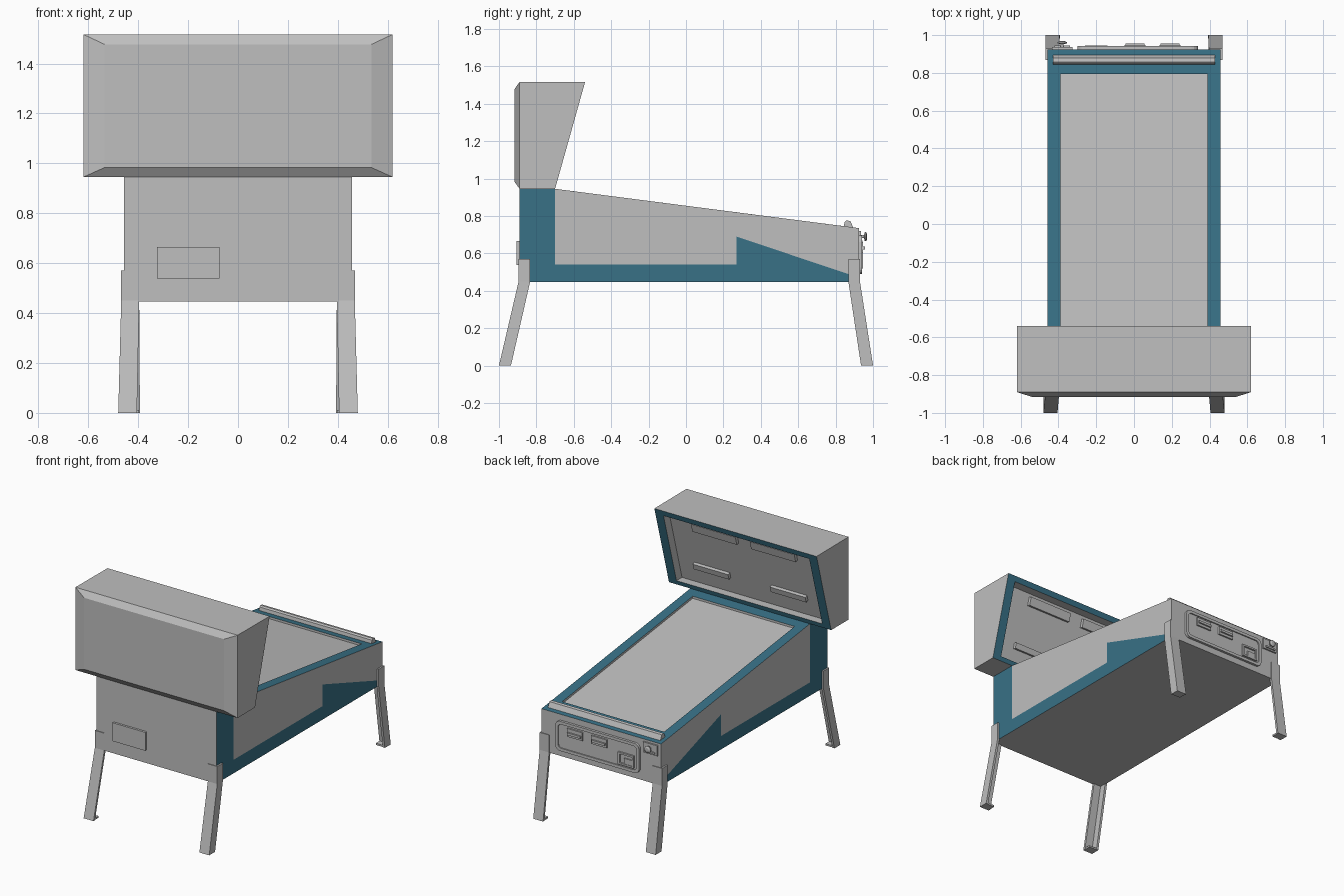
import bpy, bmesh, math
from mathutils import Vector

if "Cube" in bpy.data.objects:
    bpy.data.objects.remove(bpy.data.objects["Cube"])


def material(name, rgb):
    m = bpy.data.materials.new(name)
    m.diffuse_color = (*rgb, 1)
    m.use_nodes = True
    m.node_tree.nodes["Principled BSDF"].inputs["Base Color"].default_value = m.diffuse_color
    return m


MATS = [material("light grey", (0.52, 0.52, 0.52)),
        material("teal", (0.04, 0.165, 0.24))]
GREY, TEAL = 0, 1


def finish(name, bm):
    bmesh.ops.remove_doubles(bm, verts=bm.verts, dist=1e-5)
    bmesh.ops.recalc_face_normals(bm, faces=bm.faces)
    me = bpy.data.meshes.new(name)
    bm.to_mesh(me)
    bm.free()
    for m in MATS:
        me.materials.append(m)
    ob = bpy.data.objects.new(name, me)
    bpy.context.collection.objects.link(ob)
    return ob


def face(bm, pts, mat=GREY):
    f = bm.faces.new([bm.verts.new(p) for p in pts])
    f.material_index = mat


def skin(bm, loops, mats=None):
    """Join consecutive point loops with quads, one material per band."""
    for k, (a, b) in enumerate(zip(loops, loops[1:])):
        n = len(a)
        for i in range(n):
            j = (i + 1) % n
            face(bm, [a[i], a[j], b[j], b[i]], mats[k] if mats else GREY)


def loft(name, loops, mats=None, cap_mat=GREY):
    bm = bmesh.new()
    skin(bm, loops, mats)
    face(bm, loops[0], cap_mat)
    face(bm, loops[-1], cap_mat)
    return finish(name, bm)


def box(name, x, y, z, tilt=0.0):
    """Box from ranges, tilted about x round its centre."""
    c = Vector([(r[0] + r[1]) / 2 for r in (x, y, z)])
    ring = [(0, 0), (1, 0), (1, 1), (0, 1)]
    loops = [[(x[i] - c.x, y[j] - c.y, z[k] - c.z) for i, j in ring] for k in (0, 1)]
    ob = loft(name, loops)
    ob.location = c
    ob.rotation_euler.x = tilt
    return ob


def rounded(x, z, y, r, seg=4):
    """Rounded rectangle loop in the xz plane."""
    pts = []
    for cx, cz, a0 in ((x[1] - r, z[1] - r, 0), (x[0] + r, z[1] - r, 90),
                       (x[0] + r, z[0] + r, 180), (x[1] - r, z[0] + r, 270)):
        for s in range(seg + 1):
            a = math.radians(a0 + 90 * s / seg)
            pts.append((cx + r * math.cos(a), y, cz + r * math.sin(a)))
    return pts


# Cabinet: coloured side panels, rim and recessed glass
W = 0.457
P = [(-.89, .447), (.925, .447), (.925, .47), (.925, .735), (-.70, .945),
     (-.89, .945), (-.70, .54), (.27, .54), (.27, .69)]


def slope(y):
    return .945 - .1292 * (y + .70)


bm = bmesh.new()
for s in (-W, W):
    for ids, mat in (([0, 1, 2, 8, 7, 6, 4, 5], TEAL), ([2, 3, 4, 6, 7, 8], GREY)):
        face(bm, [(s, *P[i]) for i in ids], mat)
for a, b, mat in ((0, 1, GREY), (1, 2, GREY), (2, 3, GREY), (4, 5, TEAL), (5, 0, GREY)):
    face(bm, [(-W, *P[a]), (W, *P[a]), (W, *P[b]), (-W, *P[b])], mat)
outer = [(-W, *P[3]), (W, *P[3]), (W, *P[4]), (-W, *P[4])]
glass_corners = [(-.39, .795), (.39, .795), (.39, -.63), (-.39, -.63)]
inner = [(x, y, slope(y)) for x, y in glass_corners]
glass = [(x, y, z - .015) for x, y, z in inner]
skin(bm, [outer, inner, glass], [TEAL, GREY])
face(bm, glass, GREY)
finish("cabinet", bm)

# Lock bar across the player end
bar = [(.842, .735), (.848, .768), (.858, .776), (.878, .773), (.896, .735)]
loft("lock_bar", [[(s, y, z) for y, z in bar] for s in (-.43, .43)])


# Upper display box: chamfered rear, slanted framed opening
def display_y(z):
    return -.70 + .281 * (z - .945)


def rect(x, z0, z1, yf):
    return [(-x, yf(z0), z0), (x, yf(z0), z0), (x, yf(z1), z1), (-x, yf(z1), z1)]


DEPTH = .06
loft("display_box", [
    rect(.535, .983, 1.477, lambda z: -.917),
    rect(.62, .945, 1.517, lambda z: -.89),
    rect(.62, .945, 1.515, display_y),
    rect(.557, .975, 1.478, display_y),
    rect(.557, .975, 1.478, lambda z: display_y(z) - DEPTH)],
    [GREY, GREY, TEAL, GREY])

# Raised bars on the display panel
tilt = -math.atan(.281)
for n, (x0, x1, z0, z1) in enumerate([(.04, .38, 1.395, 1.455), (-.41, -.07, 1.395, 1.455),
                                      (.16, .43, 1.09, 1.13), (-.43, -.16, 1.09, 1.13)]):
    y = display_y((z0 + z1) / 2) - DEPTH
    box(f"display_bar_{n}", (x0, x1), (y - .01, y + .022), (z0, z1), tilt)

# Service plate on the rear
box("service_plate", (-.325, -.075), (-.905, -.885), (.538, .665))

# Coin door with raised rim
dx, dz = (-.30, .34), (.49, .695)
ix, iz = (-.28, .32), (.51, .675)
loft("coin_door", [rounded(dx, dz, .92, .035), rounded(dx, dz, .942, .035),
                   rounded(ix, iz, .942, .025), rounded(ix, iz, .934, .025)])

# Coin slots: block with a protruding lip
for n, x in enumerate((.19, .005)):
    box(f"coin_slot_{n}", (x - .058, x + .058), (.93, .945), (.605, .662))
    box(f"coin_slot_lip_{n}", (x - .05, x + .05), (.94, .956), (.622, .638))

# Coin return: frame of strips and a flap
rx, rz, t = (-.26, -.14), (.52, .605), .012
box("return_top", rx, (.93, .946), (rz[1] - t, rz[1]))
box("return_bottom", rx, (.93, .946), (rz[0], rz[0] + t))
box("return_left", (rx[0], rx[0] + t), (.93, .946), rz)
box("return_right", (rx[1] - t, rx[1]), (.93, .946), rz)
box("return_flap", (-.245, -.185), (.93, .942), (.53, .57))

# Plunger plate, rod and knob
box("plunger_plate", (-.435, -.325), (.92, .936), (.648, .72))
box("plunger_lower_lip", (-.42, -.34), (.93, .944), (.658, .67))


def disc(r, y):
    return [(-.38 + r * math.cos(i * math.pi / 6), y, .69 + r * math.sin(i * math.pi / 6))
            for i in range(12)]


loft("plunger", [disc(.008, .93), disc(.008, .952), disc(.024, .956),
                 disc(.024, .963), disc(.012, .969)])


# Legs: bent angle-section posts with foot plates
def angle_section(sx, sy, X, Y, z, w, d, t=.016):
    pts = [(0, 0), (w, 0), (w, t), (t, t), (t, d), (0, d)]
    return [(sx * (X - a), sy * (Y - b), z) for a, b in pts]


for sx, side in ((-1, "left"), (1, "right")):
    for sy, end, top_x, foot_x in ((-1, "rear", .468, .48), (1, "player", .468, .468)):
        top_y = .895 if sy < 0 else .93
        loft(f"leg_{side}_{end}",
             [angle_section(sx, sy, top_x, top_y, .57, .072, .062),
              angle_section(sx, sy, top_x, top_y, .45, .072, .062),
              angle_section(sx, sy, foot_x, 1.0, 0, .075, .064)])
        xs = sorted((sx * (foot_x - .003), sx * (foot_x - .072)))
        ys = sorted((sy * .994, sy * .94))
        box(f"foot_{side}_{end}", xs, ys, (0, .012))
